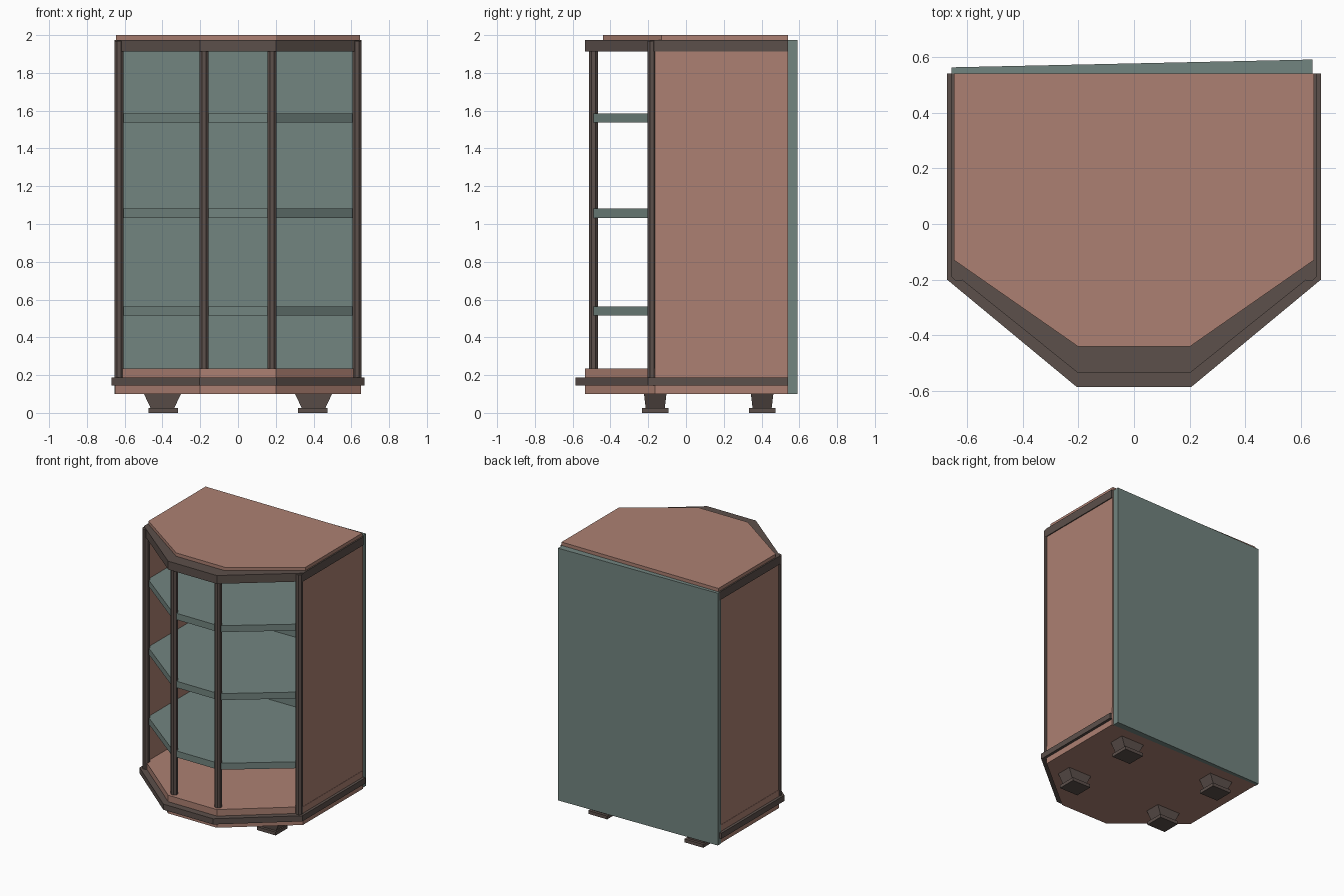
import bpy, bmesh, math
from mathutils import Matrix

if "Cube" in bpy.data.objects:
    bpy.data.objects.remove(bpy.data.objects["Cube"])


def material(name, rgb):
    m = bpy.data.materials.new(name)
    m.diffuse_color = (*rgb, 1)
    m.use_nodes = True
    m.node_tree.nodes["Principled BSDF"].inputs["Base Color"].default_value = m.diffuse_color
    return m


SALMON = material("salmon wood", (0.413, 0.216, 0.168))
GREY = material("grey green", (0.170, 0.235, 0.216))
DARK = material("dark brown", (0.107, 0.080, 0.070))


def finish(name, bm, mat):
    bmesh.ops.recalc_face_normals(bm, faces=bm.faces)
    me = bpy.data.meshes.new(name)
    bm.to_mesh(me)
    bm.free()
    me.materials.append(mat)
    ob = bpy.data.objects.new(name, me)
    bpy.context.collection.objects.link(ob)
    return ob


def prism(name, outline, z0, z1, mat):
    """Extrude a plan outline from z0 to z1."""
    bm = bmesh.new()
    face = bm.faces.new([bm.verts.new((x, y, z0)) for x, y in outline])
    top = bmesh.ops.extrude_face_region(bm, geom=[face])["geom"]
    bmesh.ops.translate(bm, vec=(0, 0, z1 - z0),
                        verts=[v for v in top if isinstance(v, bmesh.types.BMVert)])
    return finish(name, bm, mat)


def mirrored(right):
    """Right half of a plan (back to front), closed with its mirror image."""
    return right + [(-x, y) for x, y in reversed(right)]


def rect(x0, x1, y0, y1):
    return [(x0, y0), (x1, y0), (x1, y1), (x0, y1)]


def taper(name, x, y, z0, z1, bottom, top, mat):
    """Square block with different bottom and top sizes."""
    bm = bmesh.new()
    bmesh.ops.create_cube(bm, size=1)
    for v in bm.verts:
        w, d = top if v.co.z > 0 else bottom
        v.co = (x + v.co.x * w, y + v.co.y * d, z1 if v.co.z > 0 else z0)
    return finish(name, bm, mat)


def post(name, x, y, r, z0, z1):
    bm = bmesh.new()
    bmesh.ops.create_cone(bm, cap_ends=True, segments=8, radius1=r, radius2=r, depth=z1 - z0,
                          matrix=Matrix.Translation((x, y, (z0 + z1) / 2))
                          @ Matrix.Rotation(math.pi / 8, 4, "Z"))
    return finish(name, bm, DARK)


# base and the dark band around its front and sides
base = [(0.65, 0.54), (0.65, -0.165), (0.20, -0.535)]
prism("base", mirrored(base), 0.10, 0.235, SALMON)
band = [(0.67, 0.54), (0.67, -0.20), (0.205, -0.585)]
prism("base_band", mirrored(band) + mirrored(base)[::-1], 0.145, 0.187, DARK)

# top board and the dark cornice around it
board = [(0.645, 0.54), (0.645, -0.13), (0.20, -0.44)]
prism("top_board", mirrored(board), 1.92, 2.0, SALMON)
cornice = [(0.655, 0.54), (0.655, -0.17), (0.20, -0.535)]
prism("top_cornice", mirrored(cornice) + mirrored(board)[::-1], 1.913, 1.975, DARK)

# slightly skewed back panel
prism("back_panel", [(-0.655, 0.525), (0.64, 0.54), (0.64, 0.59), (-0.655, 0.562)],
      0.10, 1.975, GREY)

# shelves
shelf = [(0.63, 0.54), (0.63, -0.16), (0.19, -0.50)]
for i, z in enumerate((0.515, 1.033, 1.538)):
    prism(f"shelf_{i + 1}", mirrored(shelf), z, z + 0.048, GREY)

# sides, posts and feet
for s, side in ((1, "right"), (-1, "left")):
    prism(side + "_side_panel", rect(s * 0.625, s * 0.648, -0.165, 0.54), 0.23, 1.92, SALMON)
    post(side + "_corner_post", s * 0.63, -0.18, 0.026, 0.18, 1.97)
    post(side + "_front_post", s * 0.18, -0.49, 0.026, 0.23, 1.92)
    for y, end in ((-0.163, "front"), (0.403, "back")):
        taper(f"{side}_{end}_foot", s * 0.40, y, 0.02, 0.105,
              (0.12, 0.10), (0.20, 0.12), DARK)
        taper(f"{side}_{end}_foot_pad", s * 0.395, y, 0.0, 0.025,
              (0.155, 0.14), (0.155, 0.14), DARK)
